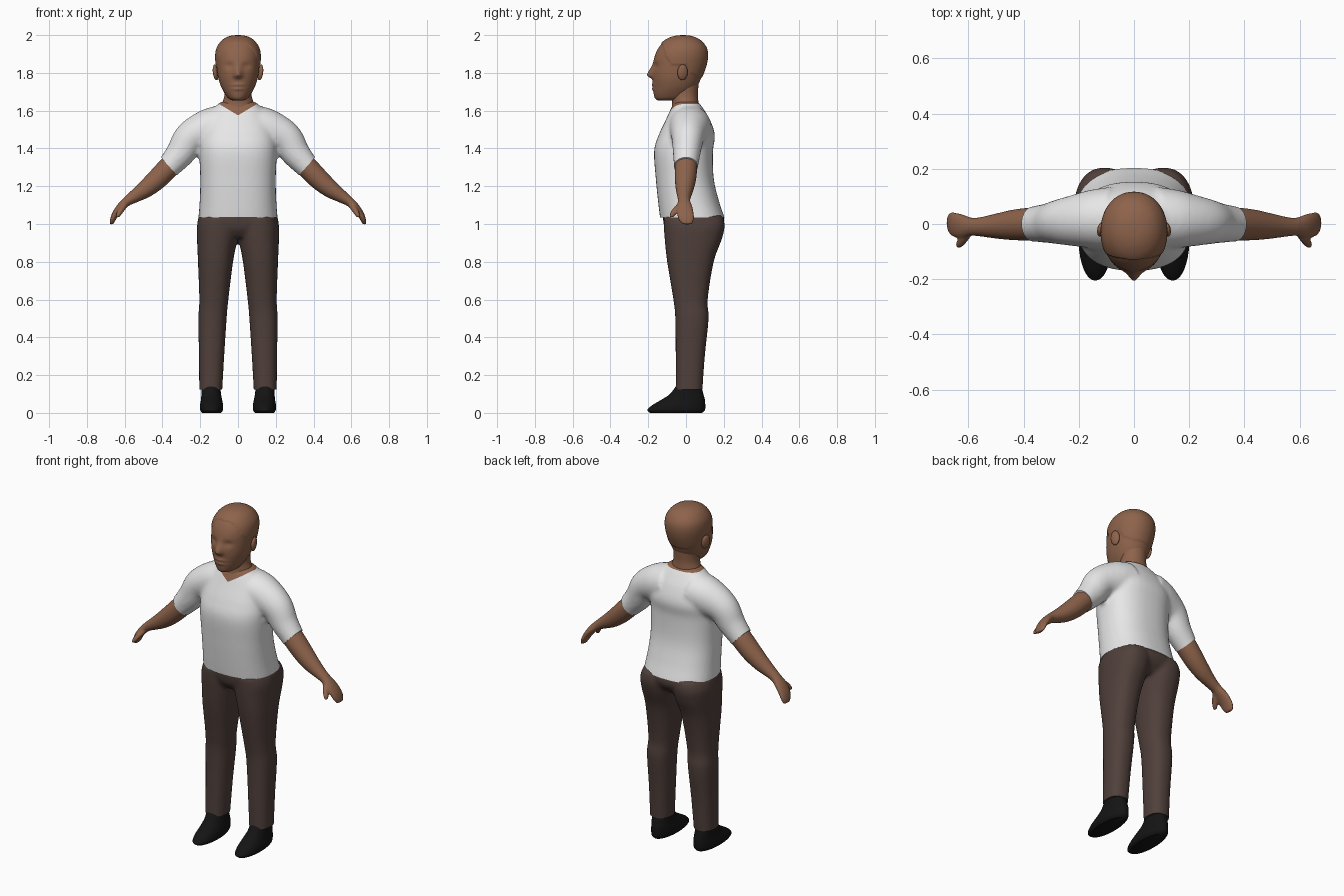
import bpy, bmesh
from math import cos, sin, pi, exp, copysign
from mathutils import Vector, Matrix

if "Cube" in bpy.data.objects:
    bpy.data.objects.remove(bpy.data.objects["Cube"], do_unlink=True)


def material(name, r, g, b):
    m = bpy.data.materials.new(name)
    m.use_nodes = True
    m.diffuse_color = (r, g, b, 1)
    m.node_tree.nodes["Principled BSDF"].inputs["Base Color"].default_value = (r, g, b, 1)
    m.node_tree.nodes["Principled BSDF"].inputs["Roughness"].default_value = 0.8
    return m


skin = material("brown skin", 0.27, 0.125, 0.07)
white = material("white cloth", 0.8, 0.8, 0.8)
brown = material("dark brown cloth", 0.08, 0.051, 0.043)
black = material("black leather", 0.007, 0.007, 0.007)
hair = material("dark red hair", 0.033, 0.005, 0.006)


def level(z, half_x, front, back, x=0.0):
    """Horizontal section from its half width and its front and back limits."""
    return (x, (front + back) / 2, z, half_x, (back - front) / 2)


def smooth_sections(keys, steps):
    """Catmull-Rom interpolation of (x, y, z, radius, radius) sections."""
    k = [Vector(q) for q in keys]
    out = []
    for i in range(len(k) - 1):
        p0, p1, p2, p3 = k[max(i - 1, 0)], k[i], k[i + 1], k[min(i + 2, len(k) - 1)]
        for j in range(steps):
            t = j / steps
            out.append(p1 + ((p2 - p0) * t + (2 * p0 - 5 * p1 + 4 * p2 - p3) * t * t
                             + (3 * p1 - p0 - 3 * p2 + p3) * t ** 3) / 2)
    return out + [k[-1]]


def loft(bm, keys, flat=True, side=1, power=2.0, segs=40, steps=6):
    """Skin rounded sections; flat ones are level, others turn with the path."""
    secs = smooth_sections(keys, steps)
    centers = [Vector((s[0] * side, s[1], s[2])) for s in secs]
    rings = []
    for i, s in enumerate(secs):
        u, v = Vector((1, 0, 0)), Vector((0, 1, 0))
        if not flat:
            u = Vector((0, 1, 0))
            t = centers[min(i + 1, len(secs) - 1)] - centers[max(i - 1, 0)]
            v = t.cross(u).normalized()
        ring = []
        for n in range(segs):
            c, d = cos(2 * pi * n / segs), sin(2 * pi * n / segs)
            c = copysign(abs(c) ** (2 / power), c)
            d = copysign(abs(d) ** (2 / power), d)
            ring.append(bm.verts.new(centers[i] + u * s[3] * c + v * s[4] * d))
        rings.append(ring)
    for a, b in zip(rings, rings[1:]):
        for n in range(segs):
            m = (n + 1) % segs
            bm.faces.new((a[n], a[m], b[m], b[n]))
    bm.faces.new(rings[0])
    bm.faces.new(rings[-1])


def build(name, bm, mats, voxel=0.0):
    """Make the object; with a voxel size its overlapping parts are fused."""
    bmesh.ops.recalc_face_normals(bm, faces=bm.faces)
    me = bpy.data.meshes.new(name)
    bm.to_mesh(me)
    bm.free()
    ob = bpy.data.objects.new(name, me)
    bpy.context.collection.objects.link(ob)
    if voxel:
        fuse = ob.modifiers.new("fuse", "REMESH")
        fuse.mode, fuse.voxel_size = "VOXEL", voxel
        soft = ob.modifiers.new("soften", "SMOOTH")
        soft.factor, soft.iterations = 0.5, 6
        deps = bpy.context.evaluated_depsgraph_get()
        baked = bpy.data.meshes.new_from_object(ob.evaluated_get(deps))
        ob.modifiers.clear()
        ob.data = baked
    ob.data.materials.clear()
    for m in mats:
        ob.data.materials.append(m)
    return ob


def cut(bm, co, no, clear=True, where=lambda p: True):
    """Slice the chosen faces with a plane, optionally trimming the far side."""
    faces = [f for f in bm.faces if where(f.calc_center_median())]
    geom = list({e for f in faces for e in f.edges}) + faces + list({v for f in faces for v in f.verts})
    bmesh.ops.bisect_plane(bm, geom=geom, plane_co=co, plane_no=no, clear_outer=clear)
    if clear:
        bmesh.ops.holes_fill(bm, edges=[e for e in bm.edges if e.is_boundary], sides=0)


def finish(ob):
    bpy.ops.object.select_all(action="DESELECT")
    ob.select_set(True)
    bpy.context.view_layer.objects.active = ob
    bpy.ops.object.shade_smooth_by_angle(angle=0.8)


# Shirt: torso and sleeves fused, trimmed at the hems, with a V neckline
bm = bmesh.new()
loft(bm, [level(0.99, 0.212, -0.13, 0.212), level(1.03, 0.21, -0.137, 0.205),
          level(1.12, 0.203, -0.148, 0.175), level(1.24, 0.2, -0.16, 0.147),
          level(1.385, 0.205, -0.169, 0.143), level(1.47, 0.2, -0.145, 0.153),
          level(1.55, 0.17, -0.108, 0.128), level(1.61, 0.13, -0.08, 0.092),
          level(1.648, 0.09, -0.06, 0.065)], power=2.4)
for s in (1, -1):
    loft(bm, [(0.08, 0.02, 1.52, 0.115, 0.11), (0.16, 0.018, 1.5, 0.105, 0.107),
              (0.25, 0.01, 1.455, 0.086, 0.09), (0.305, 0.004, 1.375, 0.073, 0.077),
              (0.365, 0, 1.305, 0.064, 0.064), (0.4, 0, 1.267, 0.062, 0.062)], False, s)
shirt = build("shirt", bm, [white, skin], 0.011)
bm = bmesh.new()
bm.from_mesh(shirt.data)
cut(bm, (0, 0, 1.035), (0, 0, -1))
for s in (1, -1):
    cut(bm, (0.365 * s, 0, 1.305), (0.745 * s, 0, -0.667), where=lambda p: p.x * s > 0.25)
    cut(bm, (0, 0, 1.575), (-0.6 * s, 0, 1), False, lambda p: p.z > 1.5)
cut(bm, (0, 0, 0), (0, 1, 0), False, lambda p: p.z > 1.5)
cut(bm, (0, 0, 1.635), (0, 0, 1), False, lambda p: p.y > 0)
for f in bm.faces:
    p = f.calc_center_median()
    limit = 1.635 if p.y > 0 else 1.575 + 0.6 * abs(p.x)
    f.material_index = int(p.z > limit)
bm.to_mesh(shirt.data)
bm.free()
finish(shirt)

# Trousers: two legs fused with the hips
bm = bmesh.new()
loft(bm, [level(0.93, 0.14, -0.08, 0.14), level(0.97, 0.19, -0.11, 0.185),
          level(1.01, 0.215, -0.12, 0.203), level(1.05, 0.203, -0.122, 0.197)], power=2.3)
for s in (1, -1):
    loft(bm, [level(0.09, 0.06, -0.055, 0.085, 0.145), level(0.3, 0.067, -0.055, 0.1, 0.14),
              level(0.5, 0.075, -0.057, 0.12, 0.135), level(0.6, 0.077, -0.067, 0.115, 0.128),
              level(0.8, 0.093, -0.1, 0.147, 0.119), level(0.92, 0.107, -0.113, 0.19, 0.11),
              level(0.99, 0.111, -0.118, 0.205, 0.106), level(1.04, 0.1, -0.12, 0.195, 0.1)],
         side=s, power=2.3)
trousers = build("trousers", bm, [brown], 0.011)
bm = bmesh.new()
bm.from_mesh(trousers.data)
cut(bm, (0, 0, 0.125), (0, 0, -1))
bm.to_mesh(trousers.data)
bm.free()
finish(trousers)

# Arms with mitten hands and thumbs, and shoes
for s, label in ((1, "left"), (-1, "right")):
    bm = bmesh.new()
    loft(bm, [(0.3, 0, 1.37, 0.058, 0.058), (0.365, 0, 1.302, 0.06, 0.058),
              (0.43, -0.003, 1.236, 0.056, 0.055), (0.49, -0.007, 1.185, 0.047, 0.047),
              (0.55, -0.01, 1.145, 0.036, 0.034), (0.588, -0.01, 1.12, 0.033, 0.026),
              (0.622, -0.008, 1.088, 0.043, 0.022), (0.649, -0.003, 1.052, 0.045, 0.018),
              (0.664, 0.002, 1.02, 0.04, 0.014), (0.671, 0.005, 0.998, 0.026, 0.009)], False, s)
    loft(bm, [(0.59, -0.02, 1.11, 0.016, 0.014), (0.61, -0.045, 1.085, 0.02, 0.016),
              (0.63, -0.068, 1.055, 0.018, 0.014), (0.64, -0.077, 1.035, 0.009, 0.008)],
         False, s, segs=20)
    finish(build(label + "_arm", bm, [skin], 0.006))

    bm = bmesh.new()
    loft(bm, [level(0, 0.05, -0.19, 0.085, 0.14), level(0.015, 0.06, -0.205, 0.1, 0.14),
              level(0.04, 0.061, -0.18, 0.102, 0.14), level(0.07, 0.056, -0.13, 0.1, 0.14),
              level(0.1, 0.052, -0.085, 0.092, 0.142), level(0.15, 0.05, -0.047, 0.078, 0.144)],
         side=s, power=2.1)
    finish(build(label + "_shoe", bm, [black]))

    # Ear: a flattened ball, tilted outward
    bm = bmesh.new()
    bmesh.ops.create_uvsphere(bm, u_segments=24, v_segments=16, radius=1, matrix=(
        Matrix.Translation((0.118 * s, -0.018, 1.803)) @ Matrix.Rotation(0.25 * s, 4, "Z")
        @ Matrix.Rotation(0.12 * s, 4, "Y") @ Matrix.Diagonal((0.014, 0.028, 0.042, 1))))
    finish(build(label + "_ear", bm, [skin]))

# Neck
bm = bmesh.new()
loft(bm, [level(1.5, 0.1, -0.07, 0.07), level(1.6, 0.095, -0.076, 0.068),
          level(1.64, 0.083, -0.074, 0.066), level(1.69, 0.071, -0.078, 0.063),
          level(1.78, 0.075, -0.08, 0.07)])
finish(build("neck", bm, [skin]))

# Head: lofted skull with sculpted face and a slightly raised cap of hair
bm = bmesh.new()
loft(bm, [level(1.653, 0.025, -0.145, -0.05), level(1.664, 0.05, -0.163, 0),
          level(1.69, 0.07, -0.171, 0.03), level(1.73, 0.091, -0.174, 0.06),
          level(1.78, 0.106, -0.178, 0.083), level(1.84, 0.114, -0.175, 0.105),
          level(1.89, 0.117, -0.165, 0.113), level(1.93, 0.11, -0.147, 0.107),
          level(1.963, 0.089, -0.12, 0.084), level(1.983, 0.063, -0.087, 0.053),
          level(1.993, 0.034, -0.053, 0.021), level(1.996, 0.004, -0.02, -0.012)],
     power=2.1, segs=128, steps=8)


def bump(x, z, cx, cz, wx, wz):
    return exp(-((x - cx) / wx) ** 2 - ((z - cz) / wz) ** 2)


for v in bm.verts:
    x, y, z = abs(v.co.x), v.co.y, v.co.z
    if y < -0.06:
        nose = bump(x, z, 0, 1.787, 0.022, 0.04 if z > 1.787 else 0.014)
        lips = bump(x, z, 0, 1.737, 0.034, 0.008) + bump(x, z, 0, 1.715, 0.03, 0.009)
        socket = bump(x, z, 0.045, 1.837, 0.026, 0.018)
        v.co.y += 0.009 * socket - 0.028 * nose - 0.007 * lips

hairline = [(-0.3, 1.957), (-0.127, 1.953), (-0.107, 1.88), (-0.08, 1.842), (-0.005, 1.842),
            (0.02, 1.8), (0.06, 1.775), (0.3, 1.76)]


def is_hair(p):
    for (y0, z0), (y1, z1) in zip(hairline, hairline[1:]):
        if y0 <= p.y < y1:
            return p.z > z0 + (z1 - z0) * (p.y - y0) / (y1 - y0)
    return False


bmesh.ops.recalc_face_normals(bm, faces=bm.faces)
for f in bm.faces:
    f.material_index = int(is_hair(f.calc_center_median()))
bm.normal_update()
raised = [(v, v.normal.copy()) for v in bm.verts if all(f.material_index for f in v.link_faces)]
for v, n in raised:
    v.co += n * 0.004
finish(build("head", bm, [skin, hair]))
